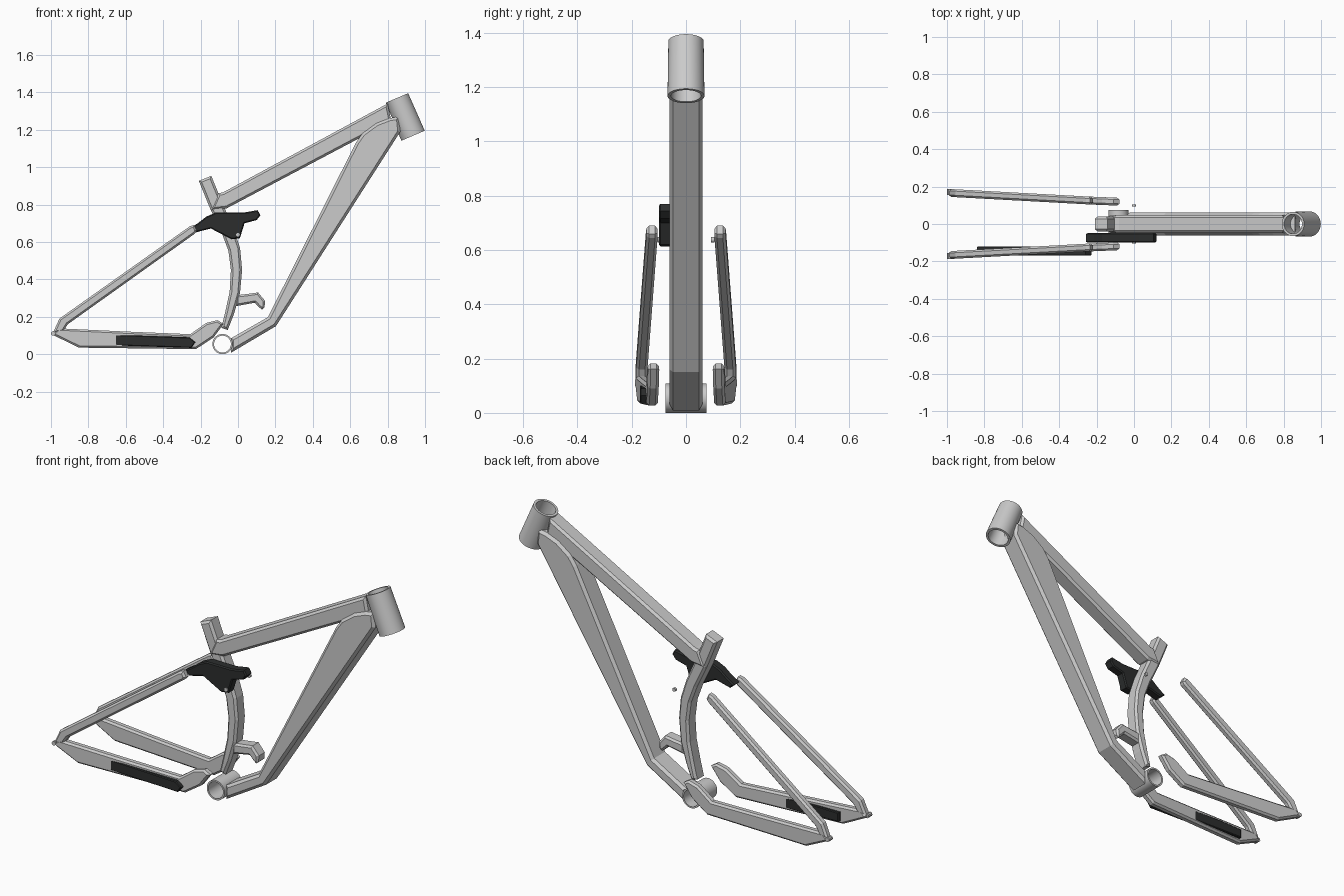
import bpy, bmesh, math
from mathutils import Vector

if "Cube" in bpy.data.objects:
    bpy.data.objects.remove(bpy.data.objects["Cube"])

dark = bpy.data.materials.new("dark_plastic")
dark.diffuse_color = (0.025, 0.027, 0.027, 1)
dark.use_nodes = True
dark.node_tree.nodes["Principled BSDF"].inputs["Base Color"].default_value = dark.diffuse_color


def finish(name, bm, mat=None):
    bmesh.ops.recalc_face_normals(bm, faces=bm.faces)
    me = bpy.data.meshes.new(name)
    bm.to_mesh(me)
    bm.free()
    ob = bpy.data.objects.new(name, me)
    bpy.context.collection.objects.link(ob)
    if mat:
        me.materials.append(mat)
    return ob


def plate(name, pts, y0, y1, chamfer=0.012, mat=None, bend=None):
    """Side profile (x, z) extruded along y with chamfered outlines."""
    bm = bmesh.new()
    a = [bm.verts.new((x, y0, z)) for x, z in pts]
    b = [bm.verts.new((x, y1, z)) for x, z in pts]
    caps = [bm.faces.new(a), bm.faces.new(b[::-1])]
    n = len(pts)
    for i in range(n):
        j = (i + 1) % n
        bm.faces.new((a[i], b[i], b[j], a[j]))
    bmesh.ops.recalc_face_normals(bm, faces=bm.faces)
    if chamfer:
        edges = list({e for f in caps for e in f.edges})
        bmesh.ops.bevel(bm, geom=edges, offset=chamfer, segments=1,
                        affect='EDGES', clamp_overlap=True)
    if bend:
        for v in bm.verts:
            v.co.y += bend(v.co.x)
    return finish(name, bm, mat)


def ribbon(path):
    """Outline around a path of (x, z, half width)."""
    left, right = [], []
    for i, (x, z, w) in enumerate(path):
        p, q = path[max(i - 1, 0)], path[min(i + 1, len(path) - 1)]
        d = Vector((q[0] - p[0], q[1] - p[1])).normalized()
        left.append((x - d.y * w, z + d.x * w))
        right.append((x + d.y * w, z - d.x * w))
    return left + right[::-1]


def tube(name, p0, p1, r0, r1, wall=0.0, seg=40, mat=None):
    """Round tube from p0 to p1, hollow when wall is given."""
    p0, p1 = Vector(p0), Vector(p1)
    L = (p1 - p0).length
    prof = [(r0, 0), (r1, L)]
    if wall:
        prof += [(r1 - wall, L), (r0 - wall, 0)]
    bm = bmesh.new()
    rings = [[bm.verts.new((r * math.cos(2 * math.pi * k / seg),
                            r * math.sin(2 * math.pi * k / seg), z))
              for k in range(seg)] for r, z in prof]
    for i in range(len(rings) if wall else 1):
        a, b = rings[i], rings[(i + 1) % len(rings)]
        for k in range(seg):
            m = (k + 1) % seg
            bm.faces.new((a[k], a[m], b[m], b[k]))
    if not wall:
        bm.faces.new(rings[0])
        bm.faces.new(rings[1])
    ob = finish(name, bm, mat)
    ob.location = p0
    ob.rotation_mode = 'QUATERNION'
    ob.rotation_quaternion = (p1 - p0).to_track_quat('Z', 'Y')
    bpy.ops.object.select_all(action='DESELECT')
    ob.select_set(True)
    bpy.context.view_layer.objects.active = ob
    bpy.ops.object.shade_smooth_by_angle(angle=math.radians(35))
    return ob


def mirror_y(ob):
    m = ob.modifiers.new("mirror", 'MIRROR')
    m.use_axis = (False, True, False)


def stay_offset(x):
    # the stays splay outward towards the rear axle
    return -(0.125 + (-0.23 - x) * (0.0545 if x < -0.23 else 0.04))


# Head tube and bottom bracket shell
tube("head_tube", (0.936, 0, 1.168), (0.85, 0, 1.37), 0.068, 0.065, 0.013)
tube("bottom_bracket", (-0.083, -0.075, 0.054), (-0.083, 0.075, 0.054),
     0.054, 0.054, 0.009)

# Main frame tubes
plate("top_tube", [(0.80, 1.34), (-0.08, 0.865), (-0.105, 0.86), (-0.145, 0.77),
                   (-0.06, 0.78), (0.82, 1.245)], -0.047, 0.047)
plate("down_tube", [(0.86, 1.27), (0.81, 1.262), (0.74, 1.235), (0.665, 1.18),
                    (0.63, 1.13), (0.16, 0.198), (-0.037, 0.085),
                    (-0.037, 0.008), (0.203, 0.15), (0.868, 1.19)],
      -0.061, 0.061, 0.014)
plate("seat_tube", ribbon([(-0.176, 0.94, 0.036), (-0.115, 0.79, 0.036),
                           (-0.055, 0.66, 0.034), (-0.02, 0.56, 0.032),
                           (-0.008, 0.45, 0.03), (-0.017, 0.33, 0.028),
                           (-0.045, 0.22, 0.024), (-0.072, 0.135, 0.018)]),
      -0.04, 0.04)

# Shock mount on the seat tube
plate("shock_mount", [(-0.01, 0.315), (0.05, 0.322), (0.107, 0.33), (0.145, 0.285),
                      (0.142, 0.25), (0.128, 0.238), (0.108, 0.255),
                      (0.09, 0.275), (-0.01, 0.257)], -0.035, 0.035, 0.01)

# Rear triangle
mirror_y(plate("seat_stay", [(-0.257, 0.684), (-0.235, 0.69), (-0.22, 0.66),
                             (-0.23, 0.645), (-0.91, 0.16), (-0.935, 0.12),
                             (-0.99, 0.112), (-0.955, 0.19)],
               -0.021, 0.021, 0.01, bend=stay_offset))
mirror_y(plate("chain_stay", [(-0.992, 0.11), (-0.96, 0.138), (-0.575, 0.12),
                              (-0.255, 0.107), (-0.17, 0.167), (-0.11, 0.182),
                              (-0.077, 0.162), (-0.13, 0.09), (-0.225, 0.027),
                              (-0.85, 0.035), (-0.98, 0.098)],
               -0.021, 0.021, 0.01, bend=stay_offset))
mirror_y(plate("axle_nub", [(-0.988 + 0.012 * math.cos(k * math.pi / 5),
                             0.111 + 0.012 * math.sin(k * math.pi / 5))
                            for k in range(10)], -0.187, -0.155, 0))

# Chain guard, drive side only
plate("chain_guard", [(-0.84, 0.102), (-0.70, 0.105), (-0.26, 0.09), (-0.228, 0.064),
                      (-0.25, 0.034), (-0.70, 0.048), (-0.84, 0.052)],
      -0.169, -0.12, 0.004, dark)

# Suspension rocker and its pivot bolts
plate("rocker_link", [(-0.257, 0.674), (-0.23, 0.65), (-0.145, 0.672), (-0.035, 0.614),
                      (0.01, 0.62), (0.035, 0.70), (0.1, 0.717), (0.12, 0.743),
                      (0.105, 0.77), (0.03, 0.757), (-0.12, 0.757),
                      (-0.17, 0.735), (-0.215, 0.70)], -0.1, -0.048, 0.006, dark)
for name, y in (("pivot_bolt_drive", -0.099), ("pivot_bolt_far", 0.099)):
    tube(name, (0, y - 0.006, 0.638), (0, y + 0.006, 0.638), 0.01, 0.01, seg=16)
